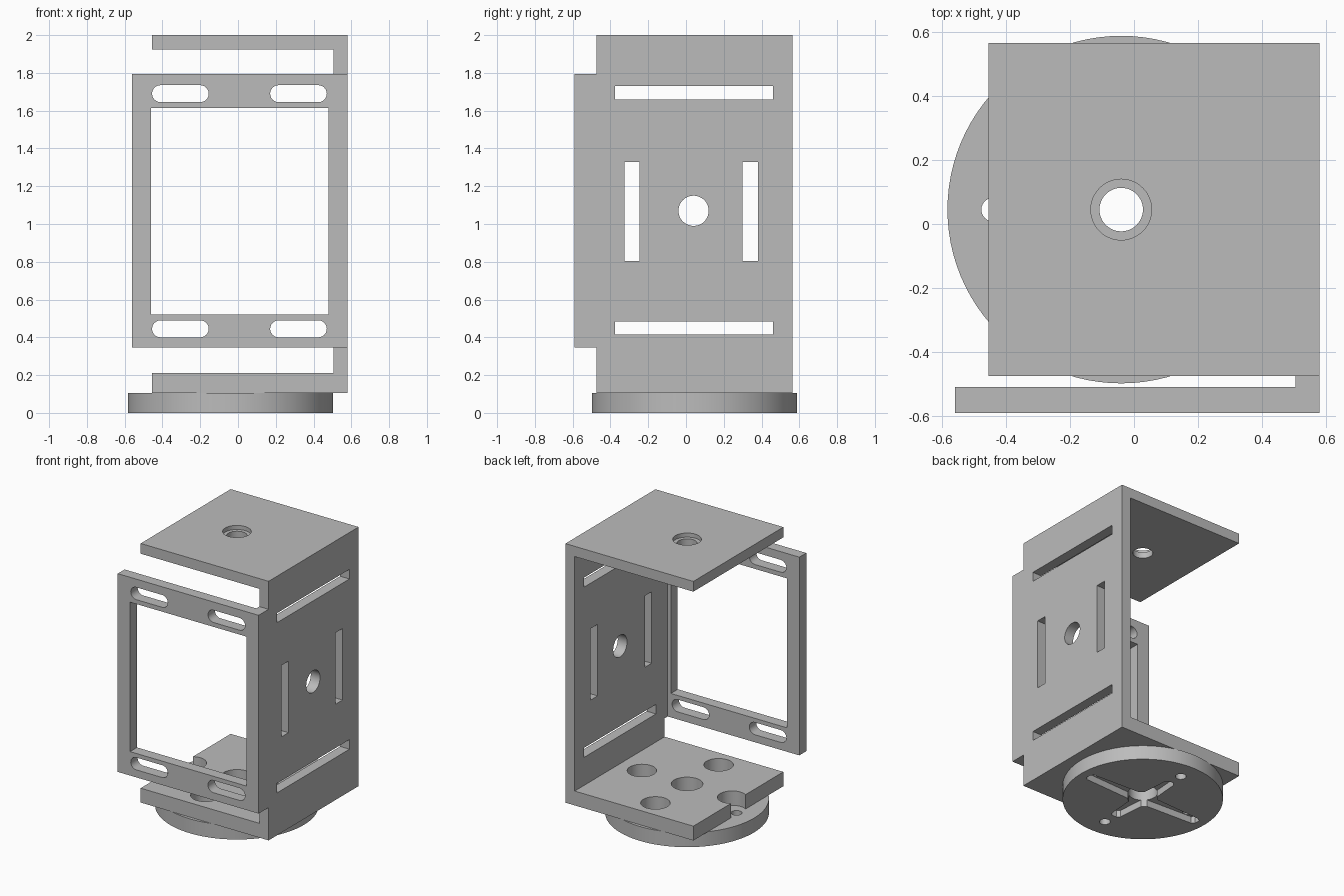
import bpy, bmesh, math
from mathutils import Vector

if "Cube" in bpy.data.objects:
    bpy.data.objects.remove(bpy.data.objects["Cube"])

grey = bpy.data.materials.new("plain grey")
grey.use_nodes = True
grey.diffuse_color = (0.5, 0.5, 0.5, 1)
grey.node_tree.nodes["Principled BSDF"].inputs["Base Color"].default_value = (0.5, 0.5, 0.5, 1)

PLACE = {"x": lambda u, v, w: Vector((w, u, v)),
         "y": lambda u, v, w: Vector((u, w, v)),
         "z": lambda u, v, w: Vector((u, v, w))}


def prism(name, outline, axis, lo, hi):
    """Extrude a flat outline along an axis from lo to hi."""
    place = PLACE[axis]
    bm = bmesh.new()
    face = bm.faces.new([bm.verts.new(place(u, v, lo)) for u, v in outline])
    ext = bmesh.ops.extrude_face_region(bm, geom=[face])
    moved = [g for g in ext["geom"] if isinstance(g, bmesh.types.BMVert)]
    bmesh.ops.translate(bm, verts=moved, vec=place(0, 0, hi - lo))
    bmesh.ops.recalc_face_normals(bm, faces=bm.faces)
    mesh = bpy.data.meshes.new(name)
    bm.to_mesh(mesh)
    bm.free()
    mesh.materials.append(grey)
    obj = bpy.data.objects.new(name, mesh)
    bpy.context.collection.objects.link(obj)
    return obj


def rect(u0, u1, v0, v1):
    return [(u0, v0), (u1, v0), (u1, v1), (u0, v1)]


def circle(u, v, r, n=48):
    return [(u + r * math.cos(math.tau * i / n), v + r * math.sin(math.tau * i / n)) for i in range(n)]


def slot(u0, u1, v, r, n=12):
    """Rounded slot lying along u."""
    right = [(u1 - r + r * math.sin(math.pi * i / n), v - r * math.cos(math.pi * i / n)) for i in range(n + 1)]
    left = [(u0 + r - r * math.sin(math.pi * i / n), v + r * math.cos(math.pi * i / n)) for i in range(n + 1)]
    return right + left


def combine(target, other, operation):
    mod = target.modifiers.new(operation.title(), "BOOLEAN")
    mod.operation, mod.object, mod.solver = operation, other, "EXACT"
    bpy.context.view_layer.objects.active = target
    bpy.ops.object.modifier_apply(modifier=mod.name)
    bpy.data.objects.remove(other)


def cut(target, outline, axis, lo, hi):
    combine(target, prism("cutter", outline, axis, lo, hi), "DIFFERENCE")


CX, CY = -0.04, 0.045

# C-shaped bracket: bottom plate, side wall and top plate
bracket = prism("bracket", [(-0.455, 0.105), (0.58, 0.105), (0.58, 2), (-0.455, 2), (-0.455, 1.925),
                            (0.505, 1.925), (0.505, 0.21), (-0.455, 0.21)], "y", -0.475, 0.565)

# Front frame with the return tab that joins the side wall
frame = prism("front_frame", [(-0.56, -0.59), (0.58, -0.59), (0.58, -0.475), (0.505, -0.475),
                              (0.505, -0.51), (-0.56, -0.51)], "z", 0.345, 1.795)
combine(bracket, frame, "UNION")

# Window and rounded mounting slots in the front frame
cut(bracket, rect(-0.46, 0.48, 0.52, 1.613), "y", -0.7, -0.5)
for z in (0.445, 1.69):
    for x in (-0.455, 0.17):
        cut(bracket, slot(x, x + 0.3, z, 0.045), "y", -0.7, -0.5)

# Slots and round hole in the side wall
for z in (0.45, 1.695):
    cut(bracket, rect(-0.375, 0.46, z - 0.035, z + 0.035), "x", 0.4, 0.7)
for y in (-0.285, 0.34):
    cut(bracket, rect(y - 0.04, y + 0.04, 0.805, 1.328), "x", 0.4, 0.7)
cut(bracket, circle(0.04, 1.07, 0.08), "x", 0.4, 0.7)

# Stepped hole in the top plate
cut(bracket, circle(CX, CY, 0.068), "z", 1.8, 2.1)
cut(bracket, circle(CX, CY, 0.095), "z", 1.97, 2.1)

# Access holes in the bottom plate, one of them open at the edge
CROSS = ((1, 0), (-1, 0), (0, 1), (0, -1))
cut(bracket, circle(CX, CY, 0.105), "z", 0.05, 0.3)
for dx, dy in CROSS:
    cut(bracket, circle(CX + 0.365 * dx, CY + 0.365 * dy, 0.098), "z", 0.05, 0.3)

# Round base with centre hole, screw holes and a tapered cross recess below
base = prism("round_base", circle(CX, CY, 0.543, 96), "z", 0, 0.105)
for dx, dy in CROSS:
    reach = 0.48 if dx else 0.3
    arm = [(0, -0.06), (reach - 0.02, -0.038), (reach, -0.02), (reach, 0.02), (reach - 0.02, 0.038), (0, 0.06)]
    cut(base, [(CX + u * dx - v * dy, CY + u * dy + v * dx) for u, v in arm], "z", -0.1, 0.05)
    cut(base, circle(CX + 0.4 * dx, CY + 0.4 * dy, 0.037, 24), "z", -0.1, 0.2)
cut(base, circle(CX, CY, 0.1), "z", -0.1, 0.2)

# Smooth the round walls, keep hard edges
for obj in (bracket, base):
    bpy.ops.object.select_all(action="DESELECT")
    obj.select_set(True)
    bpy.context.view_layer.objects.active = obj
    bpy.ops.object.shade_smooth_by_angle(angle=math.radians(30))
